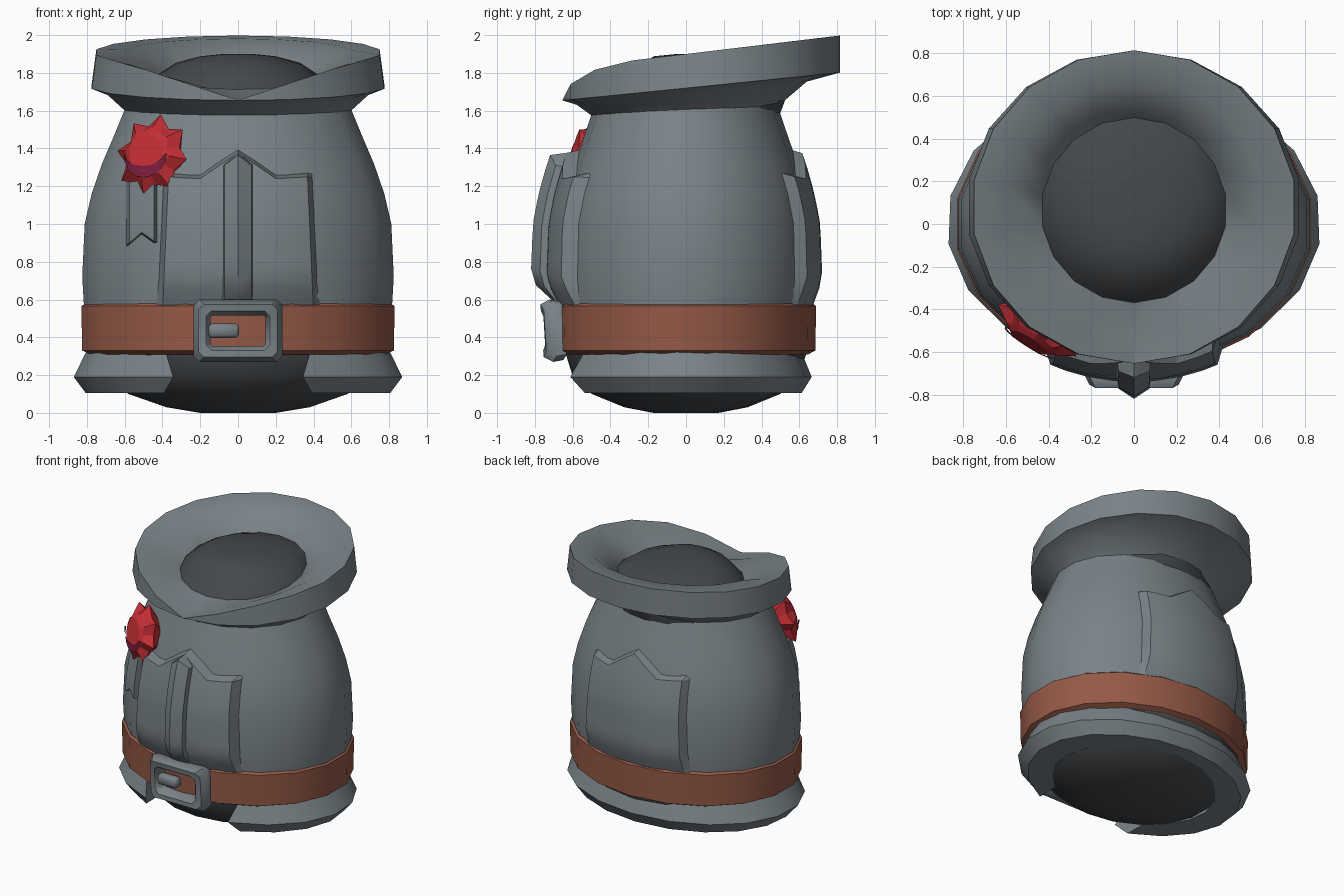
import bpy, bmesh
from math import sin, cos, pi, radians, sqrt
from mathutils import Vector, Matrix

old = bpy.data.objects.get("Cube")
if old:
    bpy.data.objects.remove(old, do_unlink=True)

SIDES = 18
DEPTH = 0.82  # body depth relative to its width


def material(name, r, g, b):
    m = bpy.data.materials.new(name)
    m.use_nodes = True
    m.diffuse_color = (r, g, b, 1)
    m.node_tree.nodes["Principled BSDF"].inputs["Base Color"].default_value = (r, g, b, 1)
    return m


GREY = material("slate grey cloth", 0.19, 0.225, 0.245)
DARK = material("charcoal lining", 0.06, 0.066, 0.072)
LEATHER = material("brown leather", 0.30, 0.10, 0.062)
RED = material("red", 0.56, 0.028, 0.036)
PLUM = material("plum", 0.24, 0.015, 0.06)


def finish(name, bm, mat, smooth=35):
    bmesh.ops.recalc_face_normals(bm, faces=bm.faces)
    mesh = bpy.data.meshes.new(name)
    bm.to_mesh(mesh)
    bm.free()
    mesh.materials.append(mat)
    ob = bpy.data.objects.new(name, mesh)
    bpy.context.collection.objects.link(ob)
    if smooth:
        bpy.ops.object.select_all(action="DESELECT")
        ob.select_set(True)
        bpy.context.view_layer.objects.active = ob
        bpy.ops.object.shade_smooth_by_angle(angle=radians(smooth))
    return ob


def loft(name, rings, mat, wrap=True, loop=False, caps=False, smooth=35):
    """Bridge rings of points; wrap closes each ring, loop joins last ring to first."""
    bm = bmesh.new()
    rows = [[bm.verts.new(p) for p in ring] for ring in rings]
    pairs = list(zip(rows, rows[1:])) + ([(rows[-1], rows[0])] if loop else [])
    for a, b in pairs:
        n = len(a)
        for i in range(n if wrap else n - 1):
            j = (i + 1) % n
            bm.faces.new((a[i], a[j], b[j], b[i]))
    if caps:
        bm.faces.new(rows[0])
        bm.faces.new(rows[-1])
    return finish(name, bm, mat, smooth)


def ring(rx, ry, height, cy=0.0):
    """Oval ring starting at the front; height is a number or a function of x, y."""
    pts = []
    for i in range(SIDES):
        t = 2 * pi * i / SIDES
        x, y = 1.015 * rx * sin(t), cy - ry * cos(t)
        pts.append((x, y, height(x, y) if callable(height) else height))
    return pts


def lathe_rings(profile, depth=DEPTH):
    return [ring(r, r * depth, z) for r, z in profile]


def tilt(base, slope):
    return lambda x, y: base + slope * y


# Dark inner form: rounded bottom, domed top that dips towards the front
lining = lathe_rings([(0.2, 0), (0.38, 0.03), (0.58, 0.1), (0.7, 0.2), (0.75, 0.34), (0.75, 0.9),
                      (0.66, 1.3), (0.55, 1.52)], 0.86)
lining += [ring(0.51, 0.5, tilt(1.63, 0.12), 0.04), ring(0.43, 0.435, tilt(1.765, 0.15), 0.065),
           ring(0.33, 0.34, tilt(1.845, 0.07), 0.06), ring(0.2, 0.22, 1.888, 0.05),
           ring(0.08, 0.09, 1.9, 0.04)]
loft("inner_lining", lining, DARK, caps=True)

# Barrel-shaped jacket body
BODY = [(0.78, 0.31), (0.815, 0.55), (0.825, 0.72), (0.812, 1.0), (0.775, 1.16),
        (0.72, 1.32), (0.66, 1.46), (0.59, 1.63)]
loft("jacket_body", lathe_rings(BODY), GREY)


def body_front(x, z):
    """Depth of the jacket surface at x, z."""
    r = BODY[-1][0]
    for (r0, z0), (r1, z1) in zip(BODY, BODY[1:]):
        if z <= z1:
            r = r0 + (r1 - r0) * (z - z0) / (z1 - z0)
            break
    return DEPTH * sqrt(max(r * r - x * x, 0.0001))


# Tilted collar with a notch at the front
def rim(x, y):
    z = 1.9 + 0.12 * y
    return min(z, 1.655 + 0.33 * abs(x)) if y < 0 else z


loft("collar", [
    ring(0.59, 0.49, tilt(1.597, 0.06)),
    ring(0.69, 0.61, tilt(1.69, 0.1), 0.03),
    ring(0.775, 0.735, tilt(1.72, 0.1), 0.08),
    ring(0.75, 0.735, rim, 0.08),
    ring(0.6, 0.605, rim, 0.075),
    ring(0.43, 0.435, tilt(1.768, 0.15), 0.065),
    ring(0.37, 0.37, 1.62, 0.06)], GREY)

# Leather belt
loft("belt", lathe_rings([(0.78, 0.31), (0.825, 0.33), (0.83, 0.565), (0.8, 0.585), (0.74, 0.58)],
                         0.83), LEATHER, smooth=30)

# Flared skirt, open at the front, with slanted ends
SKIRT = [(0.79, 0.34, 29), (0.87, 0.19, 23), (0.8, 0.105, 29), (0.61, 0.105, 40), (0.7, 0.34, 33)]
skirt_rings = []
for k in range(17):
    section = []
    for r, z, start in SKIRT:
        t = radians(start + (360 - 2 * start) * k / 16)
        section.append((1.01 * r * sin(t), -0.765 * r * cos(t), z))
    skirt_rings.append(section)
loft("jacket_skirt", skirt_rings, GREY, caps=True)


def sheet(name, columns, side, flare=0.0, rows=9):
    """Raised cloth following the body; columns are x, bottom, top and lift."""
    grid = []
    for x, low, high, lift in columns:
        line = []
        for k in range(rows + 2):
            z = low + (high - low) * k / rows if k <= rows else high + 0.025
            wide = x * (1 + flare * (1.25 - z))
            rise = lift * min(1, (z - 0.56) / 0.14) if k <= rows else -0.03
            line.append((wide, side * (body_front(wide, z) + rise), z))
        foot = line[0]
        grid.append([(foot[0], side * (body_front(foot[0], low) - 0.03), low - 0.015)] + line)
    return loft(name, grid, GREY, wrap=False, smooth=30)


# Pointed panels on the front and back
def panel(name, side, lift):
    half = [(0.4, 1.245, -0.03), (0.368, 1.25, lift), (0.3, 1.245, lift), (0.2, 1.24, lift),
            (0.1, 1.31, lift)]
    cols = [(-x, 0.57, top, h) for x, top, h in half] + [(0, 0.57, 1.375, lift)]
    cols += [(x, 0.57, top, h) for x, top, h in reversed(half)]
    sheet(name, cols, side, flare=0.12)


panel("front_panel", -1, 0.065)
panel("back_panel", 1, 0.045)

# Ridged button strip
strip = [(-0.085, 1.3, 0.02), (-0.072, 1.31, 0.1), (0, 1.365, 0.145),
         (0.072, 1.31, 0.1), (0.085, 1.3, 0.02)]
sheet("button_strip", [(x, 0.59, top, h) for x, top, h in strip], -1)

# Forked ribbon tail under the rosette
tail = [(-0.59, 0.89, 0), (-0.575, 0.9, 0.05), (-0.51, 0.955, 0.05),
        (-0.445, 0.91, 0.05), (-0.43, 0.905, 0)]
sheet("ribbon_tail", [(x, low, 1.24, h) for x, low, h in tail], -1)


# Belt buckle frame, curved around the belt
def plate_ring(hw, hh, y, cut=0.03):
    corners = [(hw, hh - cut), (hw - cut, hh), (cut - hw, hh), (-hw, hh - cut),
               (-hw, cut - hh), (cut - hw, -hh), (hw - cut, -hh), (hw, cut - hh)]
    return [(x, y + 0.7 * x * x - 0.06 * z - z * z, 0.435 + z) for x, z in corners]


loft("buckle_frame", [
    plate_ring(0.225, 0.155, -0.66), plate_ring(0.235, 0.165, -0.715),
    plate_ring(0.21, 0.14, -0.765), plate_ring(0.17, 0.105, -0.765),
    plate_ring(0.145, 0.08, -0.73, 0.008), plate_ring(0.145, 0.08, -0.66, 0.008)],
    GREY, loop=True, smooth=50)

# Buckle prong
bm = bmesh.new()
bmesh.ops.create_cube(bm, size=1, matrix=Matrix.Translation((-0.075, -0.715, 0.435))
                      @ Matrix.Diagonal((0.16, 0.07, 0.075, 1)))
bmesh.ops.bevel(bm, geom=bm.edges[:], offset=0.015, segments=1, affect="EDGES")
finish("buckle_prong", bm, GREY, 50)

# Rosette: spiked star facing out from the chest
normal = Vector((-0.52, -0.82, 0.22)).normalized()
across = Vector((0, 0, 1)).cross(normal).normalized()
upward = normal.cross(across)
centre = Vector((-0.45, -0.49, 1.362))


def on_rosette(r, t, h):
    return centre + across * (r * cos(t)) + upward * (r * sin(t)) + normal * h


SPIKES = 8


def star_ring(tip, tip_h, dip, dip_h):
    return [on_rosette(dip if i % 2 else tip, pi * i / SPIKES + 0.68, dip_h if i % 2 else tip_h)
            for i in range(2 * SPIKES)]


loft("rosette", [
    star_ring(0.13, -0.07, 0.13, -0.07), star_ring(0.222, 0.01, 0.165, 0.0),
    star_ring(0.14, 0.06, 0.125, 0.06), star_ring(0.1, 0.08, 0.1, 0.08)],
    RED, caps=True, smooth=0)

# Crescent inlay on the rosette
arc = [pi + 0.05 + (pi - 0.1) * k / 10 for k in range(11)]
loft("rosette_crescent", [
    [on_rosette(0.135, t, 0.07) for t in arc],
    [on_rosette(0.135 - 0.06 * sin(t - pi), t, 0.086) for t in arc]],
    PLUM, wrap=False, smooth=0)
